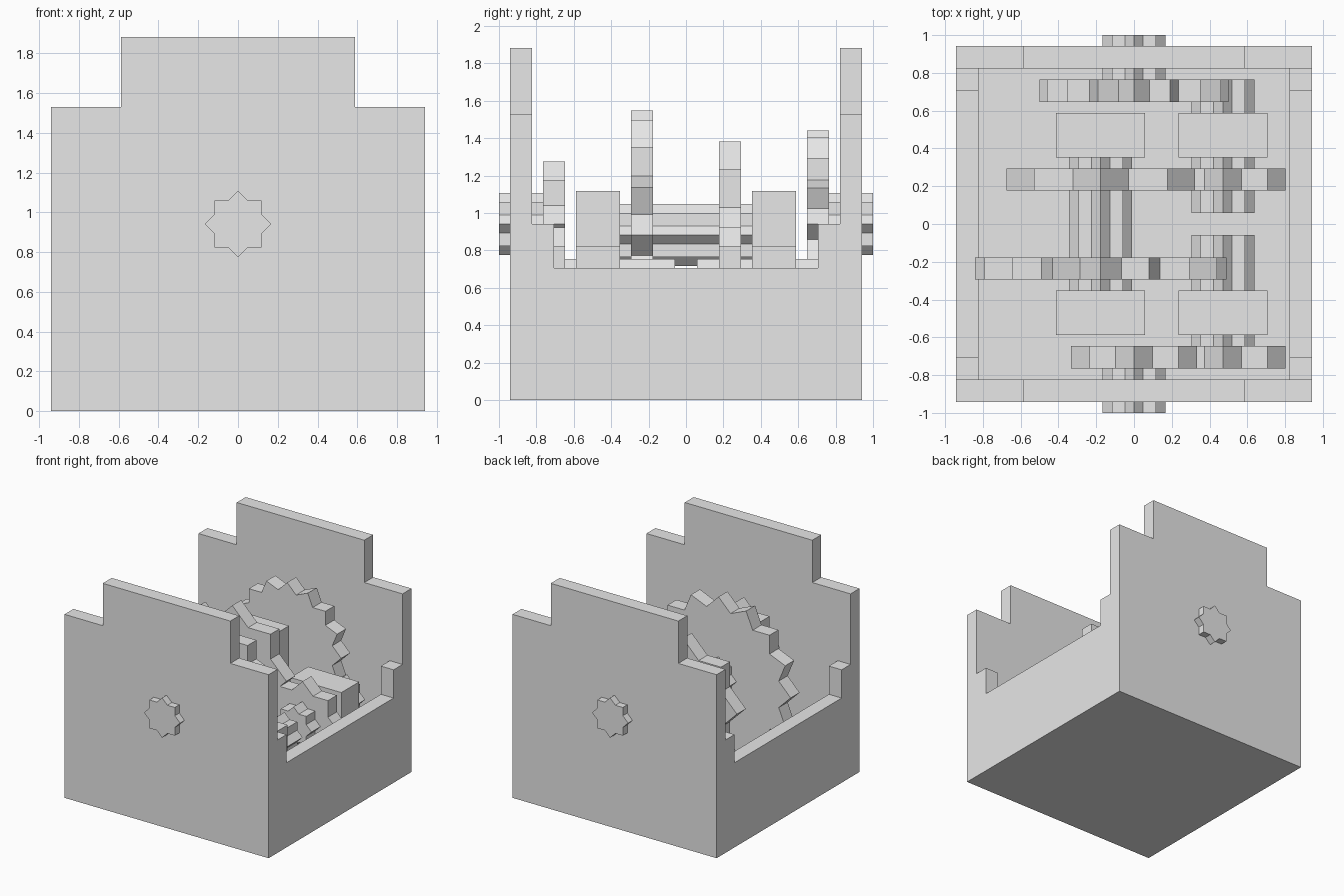
import bpy, bmesh, math
from mathutils import Vector

U = 2 / 17  # one grid cell of the blocky design

old = bpy.data.objects.get("Cube")
if old:
    bpy.data.objects.remove(old, do_unlink=True)

grey = bpy.data.materials.new("plain grey")
grey.use_nodes = True
grey.diffuse_color = (0.8, 0.8, 0.8, 1)
grey.node_tree.nodes["Principled BSDF"].inputs["Base Color"].default_value = (0.8, 0.8, 0.8, 1)


def extrude(name, outline, start, end, axis):
    """Extrude a 2D outline (horizontal, height) along x or y, in grid cells."""
    bm = bmesh.new()
    place = (lambda h, z: (start, h, z)) if axis == "x" else (lambda h, z: (h, start, z))
    face = bm.faces.new([bm.verts.new(Vector(place(*p)) * U) for p in outline])
    moved = bmesh.ops.extrude_face_region(bm, geom=[face])["geom"]
    step = Vector((end - start, 0, 0) if axis == "x" else (0, end - start, 0)) * U
    bmesh.ops.translate(bm, vec=step, verts=[g for g in moved if isinstance(g, bmesh.types.BMVert)])
    bmesh.ops.recalc_face_normals(bm, faces=bm.faces)
    mesh = bpy.data.meshes.new(name)
    bm.to_mesh(mesh)
    bm.free()
    mesh.materials.append(grey)
    obj = bpy.data.objects.new(name, mesh)
    bpy.context.collection.objects.link(obj)
    return obj


def mirrored(half):
    """Complete a symmetric outline from its right half, listed bottom to top."""
    return half + [(-h, z) for h, z in reversed(half)]


def box(name, x0, x1, y0, y1, z0, z1):
    return extrude(name, [(x0, z0), (x1, z0), (x1, z1), (x0, z1)], y0, y1, "y")


def star(name, centre, half_side, start, end, teeth=8):
    """Toothed wheel with the outline of several squares turned about one axis."""
    step = math.pi / teeth
    tip = half_side * math.sqrt(2)
    notch = half_side / math.sin(math.pi / 4 + step)
    outline = []
    for i in range(2 * teeth):
        r = notch if i % 2 else tip
        outline.append((centre[0] + r * math.cos(i * step), centre[1] + r * math.sin(i * step)))
    return extrude(name, outline, start, end, "y")


# Casing: stepped end walls, notched side walls and a floor
end_wall = mirrored([(8, 0), (8, 13), (5, 13), (5, 16)])
side_wall = mirrored([(7, 0), (7, 8), (6, 8), (6, 6)])
extrude("front_wall", end_wall, -8, -7, "y")
extrude("back_wall", end_wall, 7, 8, "y")
extrude("left_wall", side_wall, 7, 8, "x")
extrude("right_wall", side_wall, -8, -7, "x")
box("floor", -7, 7, -7, 7, 0, 1)

# Shaft axes
MAIN, LAY, IDLER = (0, 8), (4, 5), (-1.5, 7.5)

# Toothed shafts
star("input_shaft", MAIN, 1, -8.5, -5.5)
star("output_shaft", MAIN, 1, 5.5, 8.5)
star("front_layshaft", LAY, 1, -6.5, -0.5)
star("back_layshaft", LAY, 1, 0.5, 6.5)
star("idler_shaft", IDLER, 1, -4, 4)

# Gear wheels, from front to back
star("input_gear", MAIN, 2, -6.5, -5.5)
star("front_layshaft_gear", LAY, 2, -6.5, -5.5)
star("large_idler_gear", IDLER, 4, -2.5, -1.5, teeth=16)
star("medium_idler_gear", IDLER, 3, 1.5, 2.5)
star("back_layshaft_gear", LAY, 2, 1.5, 2.5)
star("output_gear", MAIN, 3, 5.5, 6.5, teeth=16)

# Bearing blocks carrying the inner shafts
for side, y in (("front", -5), ("back", 3)):
    for kind, (x, z) in (("layshaft", LAY), ("idler", IDLER)):
        box(f"{side}_{kind}_bearing", x - 2, x + 2, y, y + 2, 1, z + 2)
